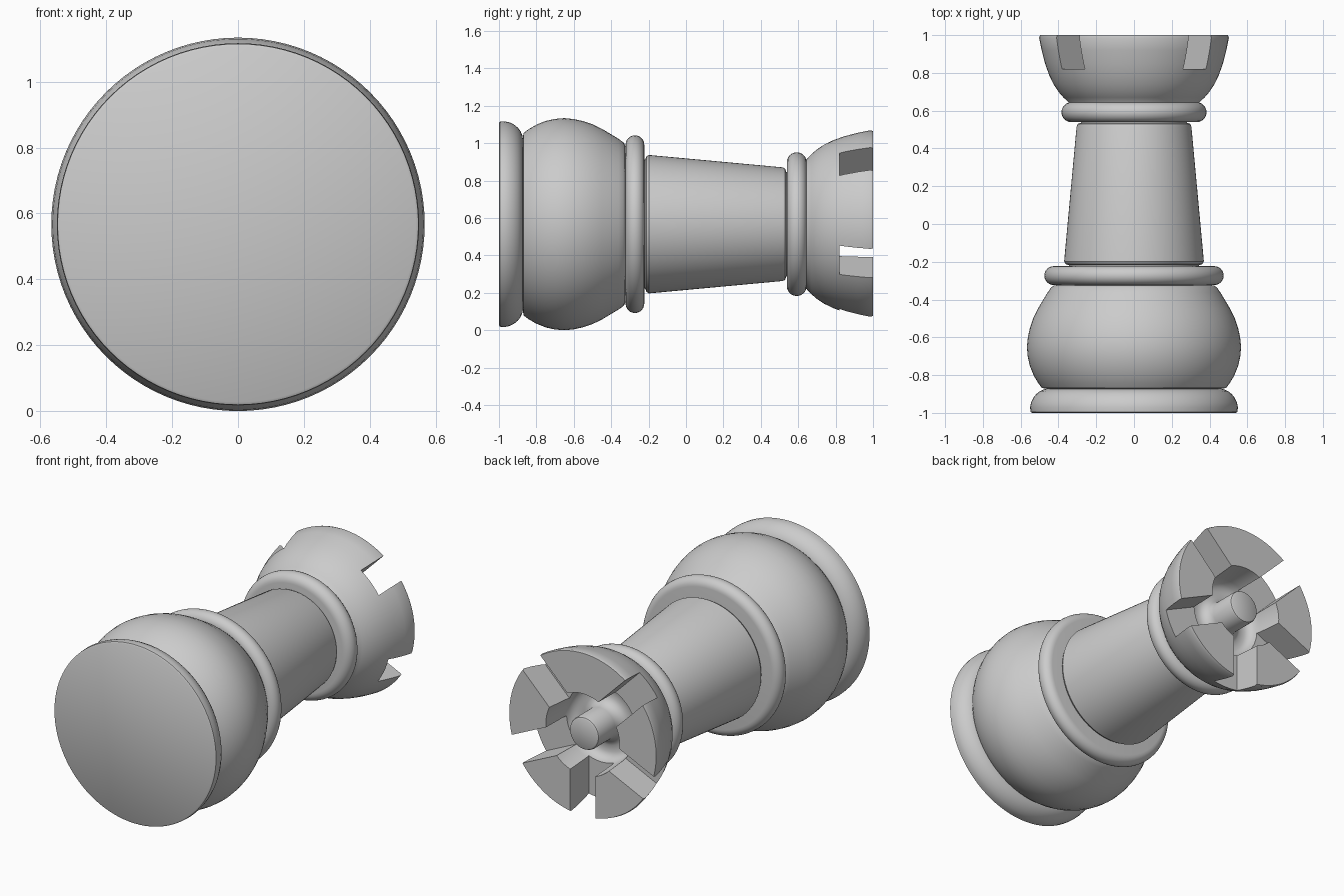
import bpy, bmesh, math
from mathutils import Matrix, Vector

AXIS_Z = 0.567
SEGMENTS = 96

cube = bpy.data.objects.get("Cube")
if cube:
    bpy.data.objects.remove(cube, do_unlink=True)

grey = bpy.data.materials.new("plain_grey")
grey.use_nodes = True
colour = (0.6, 0.6, 0.6, 1)
grey.diffuse_color = colour
grey.node_tree.nodes["Principled BSDF"].inputs["Base Color"].default_value = colour


def add_object(name, bm):
    mesh = bpy.data.meshes.new(name)
    bmesh.ops.recalc_face_normals(bm, faces=bm.faces)
    bm.to_mesh(mesh)
    bm.free()
    mesh.materials.append(grey)
    obj = bpy.data.objects.new(name, mesh)
    bpy.context.collection.objects.link(obj)
    return obj


def activate(obj):
    bpy.ops.object.select_all(action='DESELECT')
    obj.select_set(True)
    bpy.context.view_layer.objects.active = obj


def smooth(obj):
    activate(obj)
    bpy.ops.object.shade_smooth_by_angle(angle=math.radians(35))


def lathe(name, profile):
    """Turn a (y, radius) profile around the lying axis, closing its ends."""
    bm = bmesh.new()
    rings = []
    for y, r in profile:
        ring = []
        for i in range(SEGMENTS):
            a = 2 * math.pi * i / SEGMENTS
            ring.append(bm.verts.new((r * math.cos(a), y, AXIS_Z + r * math.sin(a))))
        rings.append(ring)
    for a, b in zip(rings, rings[1:]):
        for i in range(SEGMENTS):
            j = (i + 1) % SEGMENTS
            bm.faces.new((a[i], a[j], b[j], b[i]))
    bm.faces.new(rings[0])
    bm.faces.new(rings[-1])
    return add_object(name, bm)


def collar(name, y, radius, half):
    """Disc with a fully rounded rim."""
    arc = [math.pi * k / 12 for k in range(13)]
    return lathe(name, [(y - half * math.cos(t), radius - half + half * math.sin(t))
                        for t in arc])


# Foot, bulb and shaft
smooth(lathe("foot_disc", [(-1, .54), (-.995, .548), (-.97, .55), (-.945, .545),
                           (-.92, .533), (-.9, .517), (-.885, .498), (-.875, .475),
                           (-.872, .45)]))
smooth(lathe("bulb", [(-.873, .46), (-.868, .488), (-.84, .509), (-.8, .532),
                      (-.75, .552), (-.7, .563), (-.65, .567), (-.6, .562),
                      (-.55, .551), (-.5, .534), (-.45, .51), (-.4, .48),
                      (-.36, .456), (-.335, .438), (-.326, .425), (-.322, .4)]))
smooth(lathe("shaft", [(-.29, .345), (-.218, .345), (-.212, .362), (-.198, .37),
                       (.515, .304), (.53, .298), (.536, .28), (.58, .28)]))

# Rounded collars at both ends of the shaft
smooth(collar("lower_collar", -.273, .475, .05))
smooth(collar("upper_collar", .592, .384, .053))

# Cup-shaped crown, hollow with a central peg
crown = lathe("crown", [(.6, .33), (.643, .345), (.67, .374), (.7, .4), (.74, .426),
                        (.79, .45), (.85, .471), (.92, .489), (.985, .502), (1, .498),
                        (1, .25), (.84, .24), (.8, .232), (.775, .215), (.765, .19),
                        (.765, .15), (.775, .125), (.8, .105), (.83, .1),
                        (.975, .1), (.985, .096), (.99, .088)])

# Slots around the crown
for angle in (45, 135, -25, -90, -155):
    bm = bmesh.new()
    bmesh.ops.create_cube(bm, size=1)
    place = (Matrix.Translation(Vector((0, 0.97, AXIS_Z)))
             @ Matrix.Rotation(-math.radians(angle), 4, 'Y')
             @ Matrix.Translation(Vector((0.4, 0, 0)))
             @ Matrix.Diagonal((0.44, 0.3, 0.17, 1)))
    bmesh.ops.transform(bm, matrix=place, verts=bm.verts)
    cutter = add_object("slot_cutter", bm)
    cutter.hide_render = True
    cut = crown.modifiers.new("slot", 'BOOLEAN')
    cut.operation = 'DIFFERENCE'
    cut.solver = 'EXACT'
    cut.object = cutter
    activate(crown)
    bpy.ops.object.modifier_apply(modifier=cut.name)
    bpy.data.objects.remove(cutter, do_unlink=True)
smooth(crown)
